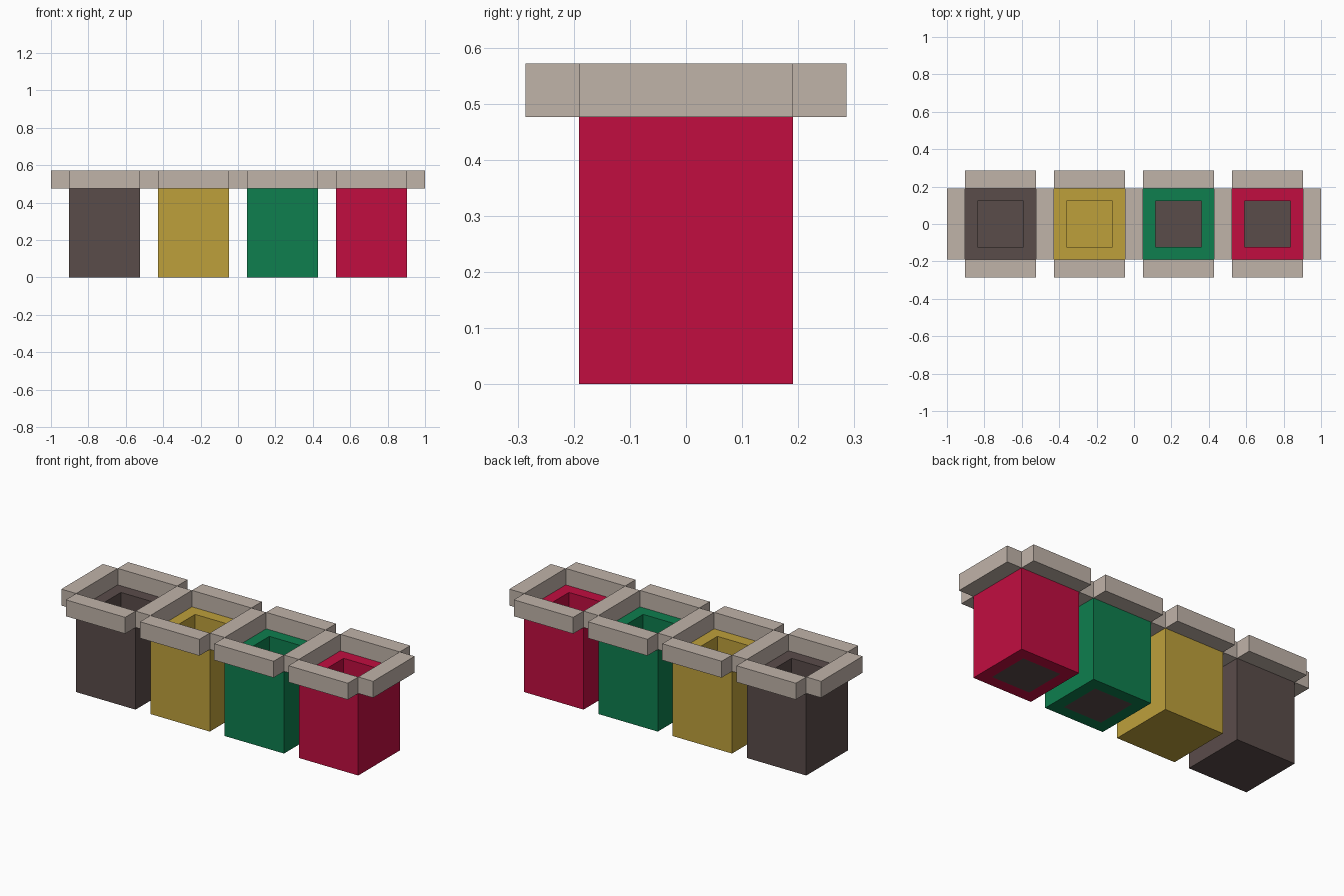
import bpy, bmesh
from mathutils import Matrix

if "Cube" in bpy.data.objects:
    bpy.data.objects.remove(bpy.data.objects["Cube"])

U = 2 / 21            # grid unit: the row is 21 units long
BODY_H = 5 * U
RIM_H = U


def material(name, rgb):
    """Flat colour from 0-255 sRGB values."""
    lin = [((c / 255 + 0.055) / 1.055) ** 2.4 if c > 10 else c / 255 / 12.92 for c in rgb]
    m = bpy.data.materials.new(name)
    m.use_nodes = True
    m.diffuse_color = (*lin, 1)
    m.node_tree.nodes["Principled BSDF"].inputs["Base Color"].default_value = (*lin, 1)
    return m


def box(bm, centre, size):
    mat = Matrix.Translation(centre) @ Matrix.Diagonal((*size, 1))
    bmesh.ops.create_cube(bm, size=1, matrix=mat)


def finish(name, bm, mats):
    me = bpy.data.meshes.new(name)
    bm.to_mesh(me)
    bm.free()
    for m in mats:
        me.materials.append(m)
    ob = bpy.data.objects.new(name, me)
    bpy.context.scene.collection.objects.link(ob)
    return ob


rim = material("warm_grey", (192, 179, 169))
dark = material("dark_brown", (90, 76, 74))
yellow = material("mustard", (190, 160, 59))
green = material("green", (14, 126, 78))
red = material("crimson", (193, 13, 64))


def bin_body(name, x, colour, plug):
    """Solid block with a square well; plug shows the dark floor on both sides."""
    bm = bmesh.new()
    box(bm, (x, 0, BODY_H / 2), (4 * U, 4 * U, BODY_H))
    bm.normal_update()
    top = [f for f in bm.faces if f.normal.z > 0.9]
    bottom = [f for f in bm.faces if f.normal.z < -0.9]
    # square well, leaving a floor one unit thick
    bmesh.ops.inset_individual(bm, faces=top, thickness=U)
    bmesh.ops.inset_individual(bm, faces=top, thickness=0, depth=-(BODY_H - U))
    if plug:
        bmesh.ops.inset_individual(bm, faces=bottom, thickness=U)
        for f in top + bottom:
            f.material_index = 1
    finish(name, bm, [colour, dark] if plug else [colour])


# four bins, each with its front and back rim bars
bins = [("brown", dark, False), ("mustard", yellow, False),
        ("green", green, True), ("crimson", red, True)]
rim_z = BODY_H + RIM_H / 2
for i, (label, colour, plug) in enumerate(bins):
    x = (i - 1.5) * 5 * U
    bin_body(label + "_bin", x, colour, plug)
    for side, s in (("front", -1), ("back", 1)):
        bm = bmesh.new()
        box(bm, (x, s * 2.5 * U, rim_z), (4 * U, U, RIM_H))
        finish(f"{label}_{side}_rim", bm, [rim])

# cross bars between the bins and at both ends
for i in range(5):
    bm = bmesh.new()
    box(bm, ((i - 2) * 5 * U, 0, rim_z), (U, 4 * U, RIM_H))
    finish(f"cross_bar_{i + 1}", bm, [rim])
